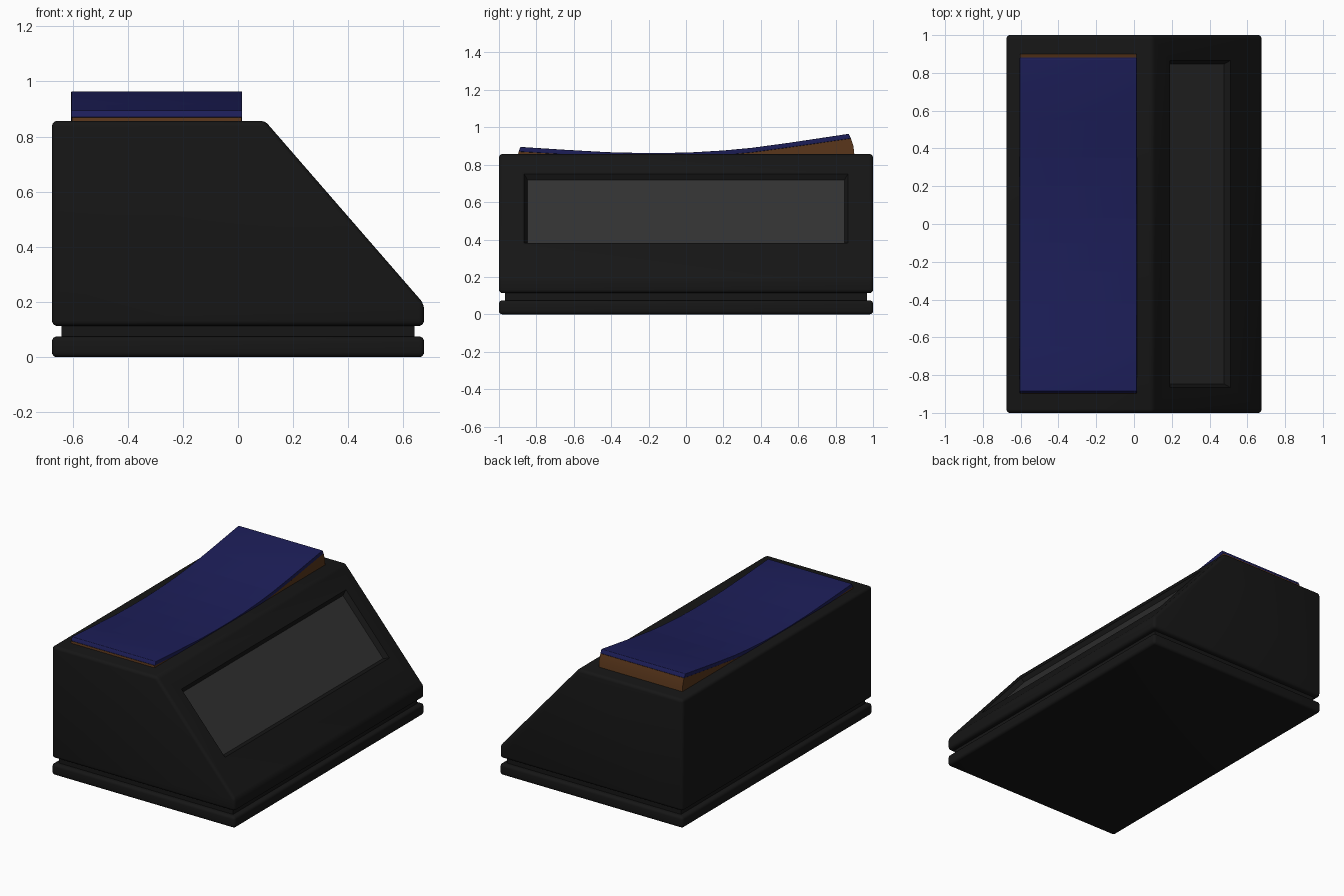
import bpy, bmesh
from math import atan2
from mathutils import Matrix

if "Cube" in bpy.data.objects:
    bpy.data.objects.remove(bpy.data.objects["Cube"])


def material(name, rgb):
    m = bpy.data.materials.new(name)
    m.diffuse_color = (*rgb, 1)
    m.use_nodes = True
    m.node_tree.nodes["Principled BSDF"].inputs["Base Color"].default_value = m.diffuse_color
    return m


BLACK = material("black casing", (0.008, 0.008, 0.008))
GREY = material("grey panel", (0.032, 0.032, 0.032))
BLUE = material("blue pad", (0.012, 0.013, 0.1))
BROWN = material("brown plate", (0.1, 0.037, 0.011))


def add_object(name, bm, mat, smooth=True):
    bmesh.ops.recalc_face_normals(bm, faces=bm.faces)
    me = bpy.data.meshes.new(name)
    bm.to_mesh(me)
    bm.free()
    ob = bpy.data.objects.new(name, me)
    bpy.context.collection.objects.link(ob)
    me.materials.append(mat)
    if smooth:
        bpy.ops.object.select_all(action='DESELECT')
        ob.select_set(True)
        bpy.context.view_layer.objects.active = ob
        bpy.ops.object.shade_smooth_by_angle(angle=0.6)
    return ob


def prism(name, points, direction, mat, bevel=0.0):
    """Extrude a closed 3D outline along a direction, rounding all edges."""
    bm = bmesh.new()
    face = bm.faces.new([bm.verts.new(p) for p in points])
    new = bmesh.ops.extrude_face_region(bm, geom=[face])["geom"]
    bmesh.ops.translate(bm, vec=direction,
                        verts=[v for v in new if isinstance(v, bmesh.types.BMVert)])
    bmesh.ops.recalc_face_normals(bm, faces=bm.faces)
    if bevel:
        bmesh.ops.bevel(bm, geom=bm.edges[:], offset=bevel, segments=4,
                        profile=0.5, affect='EDGES', clamp_overlap=True)
    return add_object(name, bm, mat)


def slab(name, x, y, z0, z1, bevel=0.0):
    outline = [(-x, -y, z0), (x, -y, z0), (x, -y, z1), (-x, -y, z1)]
    return prism(name, outline, (0, 2 * y, 0), BLACK, bevel)


# Base plate and the groove above it
slab("base_plate", 0.675, 1.0, 0, 0.075, 0.018)
slab("groove_neck", 0.641, 0.968, 0.05, 0.14)

# Wedge-shaped casing
side = [(-0.675, 0.113), (0.675, 0.113), (0.675, 0.193), (0.098, 0.857), (-0.675, 0.857)]
body = prism("casing", [(x, -1, z) for x, z in side], (0, 2, 0), BLACK, 0.02)

# Tapered recess in the sloping face
slope = Matrix.Translation((0.35, 0, 0.566)) @ Matrix.Rotation(atan2(0.754, 0.657), 4, 'Y')


def slope_block(name, low, high, z0, z1, mat):
    bm = bmesh.new()
    bmesh.ops.create_cube(bm, size=2)
    for v in bm.verts:
        half = high if v.co.z > 0 else low
        v.co = (v.co.x * half[0], v.co.y * half[1], z1 if v.co.z > 0 else z0)
    bm.transform(slope)
    return add_object(name, bm, mat, smooth=False)


cutter = slope_block("recess_cutter", (0.224, 0.845), (0.264, 0.885), -0.03, 0.03, BLACK)
cutter.hide_render = True
cutter.hide_viewport = True
cut = body.modifiers.new("recess", 'BOOLEAN')
cut.operation = 'DIFFERENCE'
cut.object = cutter
cut.solver = 'EXACT'

# Grey panel on the recess floor
slope_block("display_panel", (0.226, 0.847), (0.226, 0.847), -0.05, -0.028, GREY)

# Rocking pedal: curved blue pad over a brown plate
top = [(-0.885, 0.895), (-0.65, 0.88), (-0.42, 0.867), (-0.25, 0.863), (-0.1, 0.863),
       (0.03, 0.866), (0.2, 0.876), (0.35, 0.890), (0.55, 0.917), (0.87, 0.965)]
under = [(y, z - 0.025) for y, z in top]
under[0], under[-1] = (-0.895, 0.870), (0.882, 0.940)
X0, WIDTH = -0.605, 0.62
prism("pedal_pad", [(X0, y, z) for y, z in top + under[::-1]], (WIDTH, 0, 0), BLUE, 0.003)
plate = under + [(0.895, 0.9), (0.902, 0.84), (0.85, 0.815), (-0.85, 0.815), (-0.9, 0.84)]
prism("pedal_plate", [(X0 + 0.002, y, z) for y, z in plate], (WIDTH - 0.004, 0, 0), BROWN)
